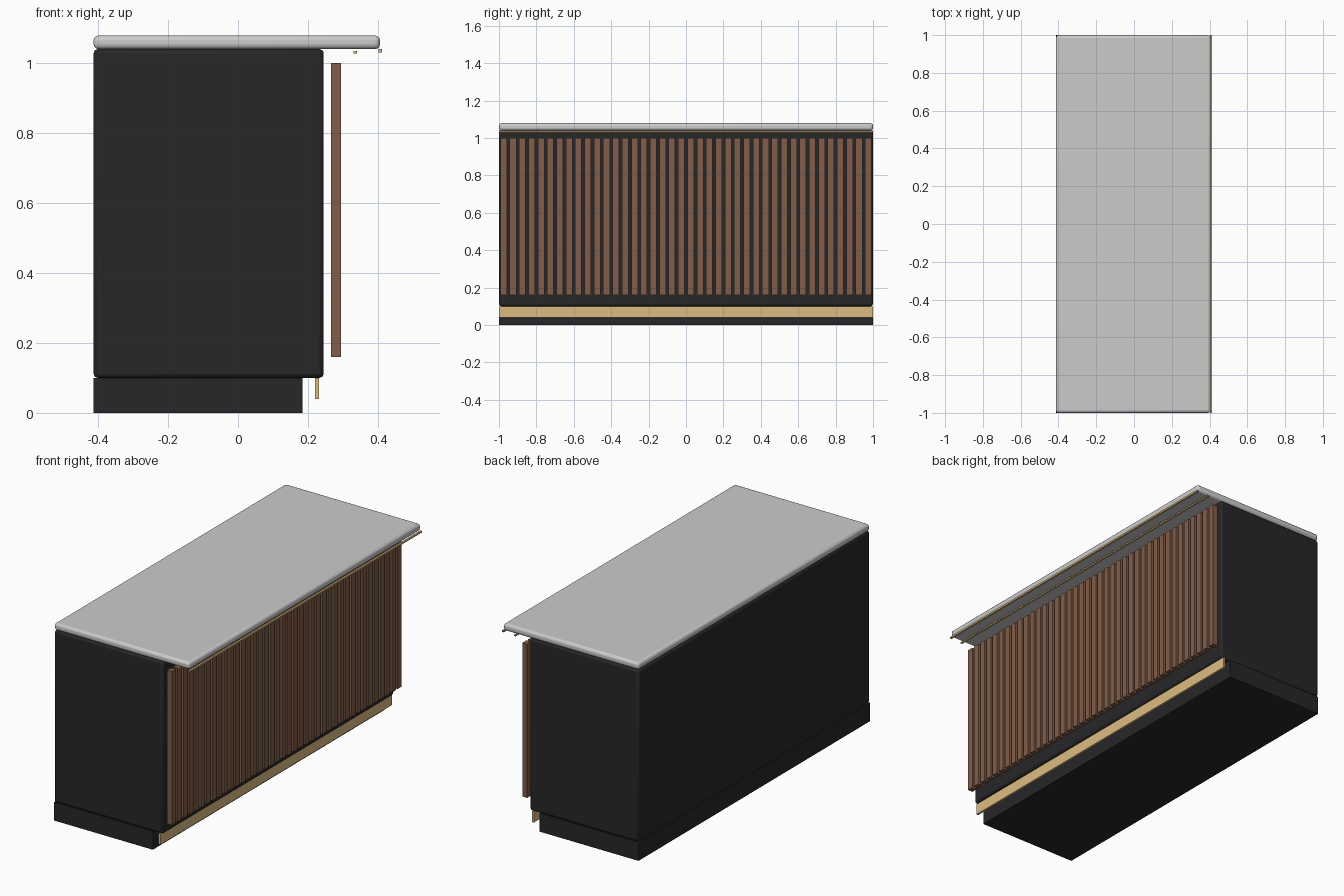
import bpy

if "Cube" in bpy.data.objects:
    bpy.data.objects.remove(bpy.data.objects["Cube"])


def material(name, color):
    m = bpy.data.materials.new(name)
    m.diffuse_color = (*color, 1)
    m.use_nodes = True
    m.node_tree.nodes["Principled BSDF"].inputs["Base Color"].default_value = m.diffuse_color
    return m


BLACK = material("black_panel", (0.02, 0.02, 0.022))
WOOD = material("walnut", (0.22, 0.11, 0.065))
BRASS = material("brass", (0.72, 0.5, 0.22))


def box(name, x, y, z, mat=None, bevel=0.0, segments=2):
    """Box spanning the given (min, max) ranges, optionally with rounded edges."""
    bpy.ops.mesh.primitive_cube_add(
        size=1, location=[(a + b) / 2 for a, b in (x, y, z)])
    o = bpy.context.object
    o.name = name
    o.scale = [b - a for a, b in (x, y, z)]
    bpy.ops.object.transform_apply(location=False, rotation=False, scale=True)
    if mat:
        o.data.materials.append(mat)
    if bevel:
        bpy.ops.object.shade_smooth_by_angle()
        mod = o.modifiers.new("rounded_edges", "BEVEL")
        mod.width = bevel
        mod.segments = segments
    return o


FULL = (-1, 1)

# Plinth, cabinet body and worktop
box("plinth", (-0.413, 0.185), FULL, (0, 0.10), BLACK)
box("counter_body", (-0.413, 0.245), FULL, (0.10, 1.04), BLACK, 0.012)
box("worktop", (-0.413, 0.406), FULL, (1.04, 1.079), None, 0.014, 3)

# Brass kick strip and the two trims under the overhang
box("kick_strip", (0.220, 0.232), FULL, (0.04, 0.10), BRASS)
box("inner_trim", (0.330, 0.340), FULL, (1.028, 1.035), BRASS)
box("edge_trim", (0.402, 0.412), FULL, (1.031, 1.040), BRASS)

# Row of vertical wooden slats
COUNT, PITCH, WIDTH = 40, 0.05, 0.035
for i in range(COUNT):
    y = (i - (COUNT - 1) / 2) * PITCH
    box(f"slat_{i + 1:02d}", (0.266, 0.295), (y - WIDTH / 2, y + WIDTH / 2),
        (0.16, 1.0), WOOD)
